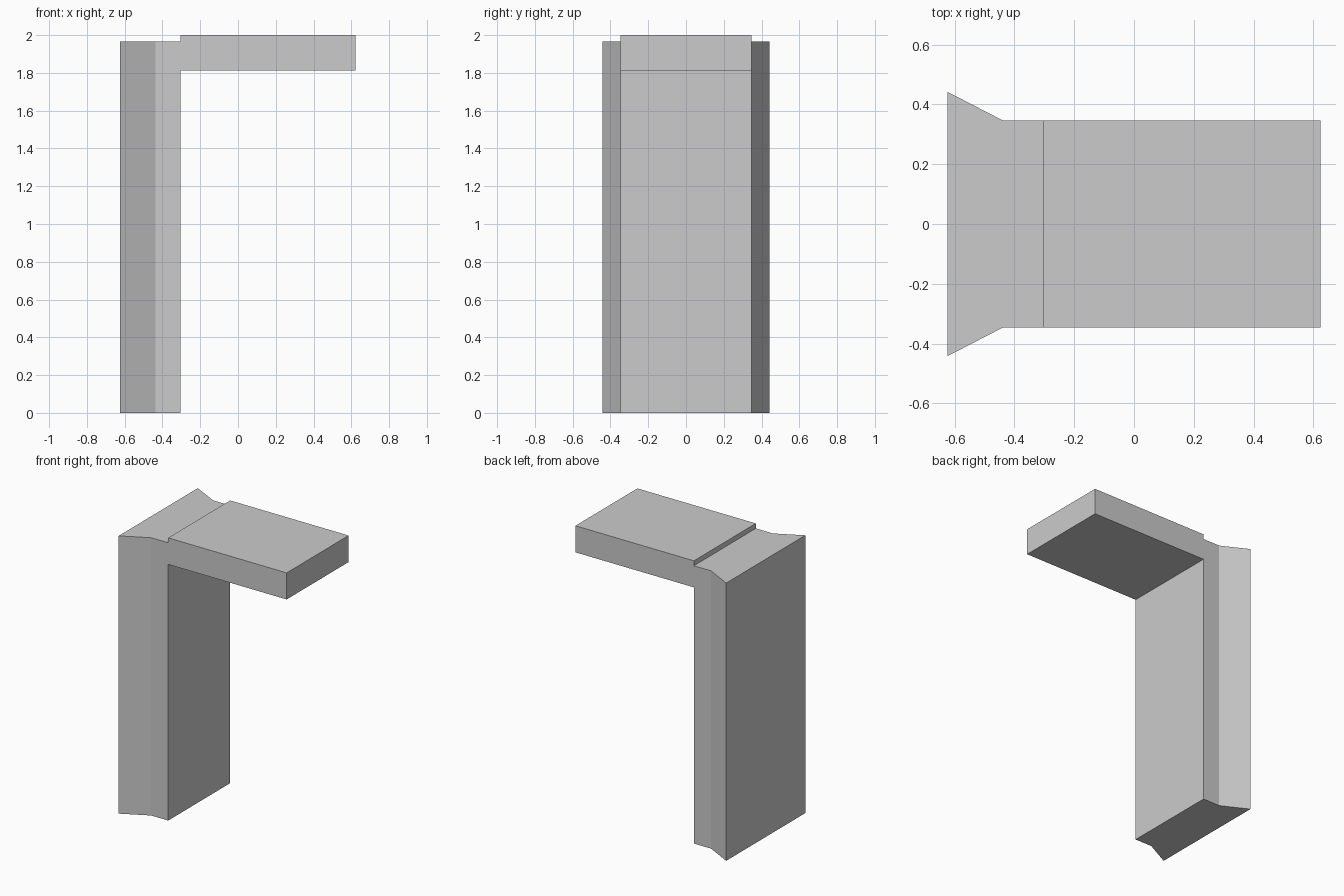
import bpy, bmesh

if "Cube" in bpy.data.objects:
    bpy.data.objects.remove(bpy.data.objects["Cube"])

X0, XK, X1, X2 = -0.624, -0.438, -0.304, 0.623   # back, flare end, column front, slab tip
YW, YN = 0.442, 0.346                            # half widths
ZU, ZC, ZT = 1.812, 1.965, 2.0                   # slab underside, column top, slab top

bm = bmesh.new()


def prism(points, offset):
    """Closed prism: planar outline extruded along offset."""
    a = [bm.verts.new(p) for p in points]
    b = [bm.verts.new([p[i] + offset[i] for i in range(3)]) for p in points]
    bm.faces.new(a)
    bm.faces.new(b[::-1])
    n = len(a)
    for i in range(n):
        j = (i + 1) % n
        bm.faces.new((a[j], a[i], b[i], b[j]))


# upright column with flared back, in two levels so the slab can join the upper one
half = [(X0, YW), (XK, YN), (X1, YN)]
plan = half + [(x, -y) for x, y in reversed(half)]
prism([(x, y, 0) for x, y in plan], (0, 0, ZU))
prism([(x, y, ZU) for x, y in plan], (0, 0, ZC - ZU))

# overhanging slab with a small step above the column
side = [(X1, ZU), (X2, ZU), (X2, ZT), (X1, ZT), (X1, ZC)]
prism([(x, -YN, z) for x, z in side], (0, 2 * YN, 0))


# remove the hidden contact faces, then weld into one solid
def hidden(f):
    c = f.calc_center_median()
    level = all(abs(v.co.z - ZU) < 1e-4 for v in f.verts) and c.x < X1
    joint = abs(c.x - X1) < 1e-4 and all(ZU - 1e-4 < v.co.z < ZC + 1e-4 for v in f.verts)
    return level or joint


bmesh.ops.delete(bm, geom=[f for f in bm.faces if hidden(f)], context='FACES')
bmesh.ops.remove_doubles(bm, verts=bm.verts, dist=1e-4)
bmesh.ops.recalc_face_normals(bm, faces=bm.faces)
bmesh.ops.dissolve_limit(bm, angle_limit=0.01, verts=bm.verts, edges=bm.edges)

mesh = bpy.data.meshes.new("column_with_slab")
bm.to_mesh(mesh)
bm.free()
bpy.context.collection.objects.link(bpy.data.objects.new("column_with_slab", mesh))
